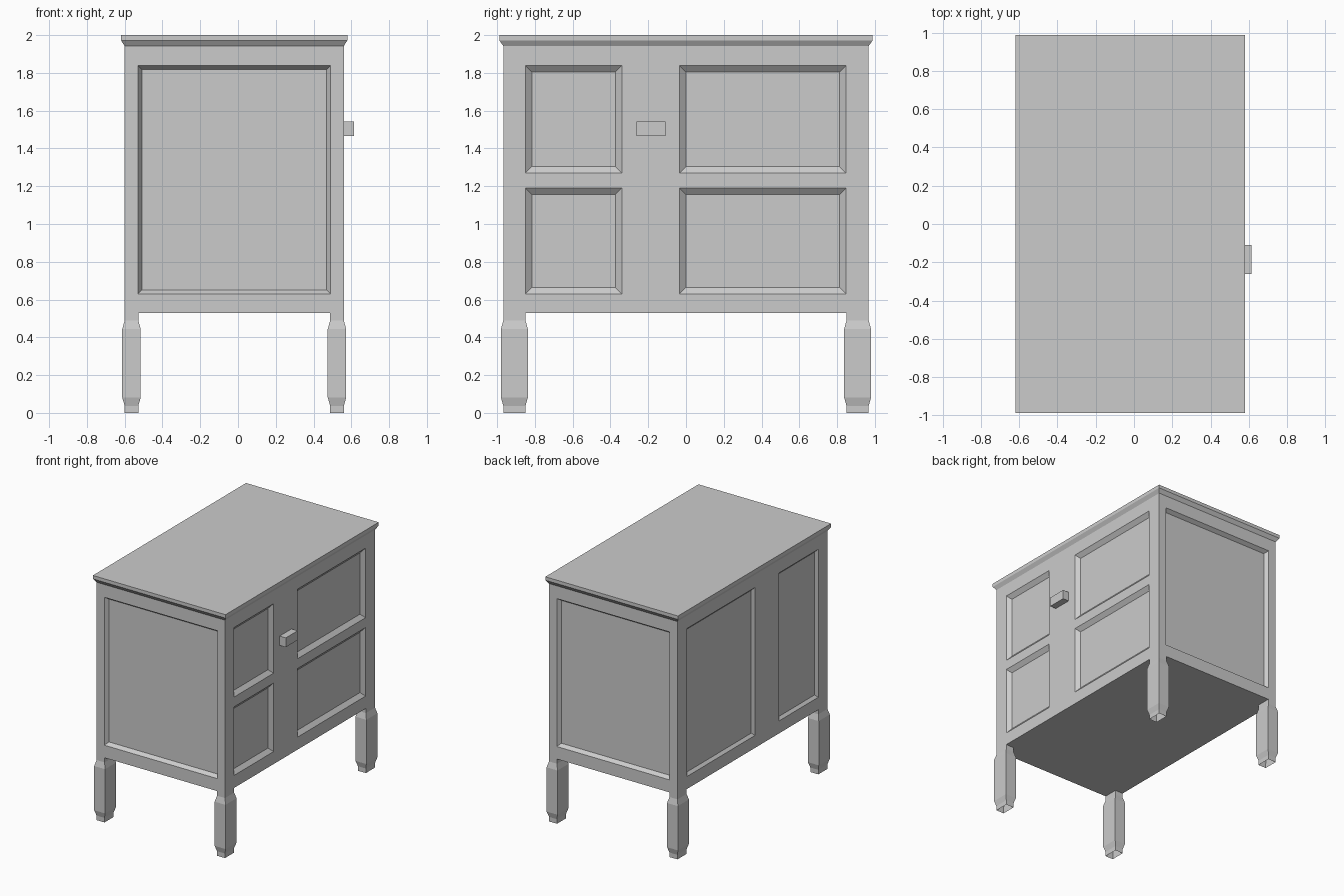
import bpy, bmesh
from mathutils import Vector

if "Cube" in bpy.data.objects:
    bpy.data.objects.remove(bpy.data.objects["Cube"])

X0, X1, Y = -0.60, 0.56, 0.967      # body extents
Z0, Z1 = 0.528, 1.942               # body bottom and top
P0, P1 = 0.63, 1.838                # panel bottom and top


def finish(bm, name):
    me = bpy.data.meshes.new(name)
    bm.to_mesh(me)
    bm.free()
    ob = bpy.data.objects.new(name, me)
    bpy.context.collection.objects.link(ob)
    return ob


def loft(name, rings, cap_start=False, cap_end=False):
    """Stack rectangles (x0, x1, y0, y1, z) from low to high."""
    bm = bmesh.new()
    loops = [[bm.verts.new(p) for p in ((a, c, z), (b, c, z), (b, d, z), (a, d, z))]
             for a, b, c, d, z in rings]
    for lo, hi in zip(loops, loops[1:]):
        for i in range(4):
            j = (i + 1) % 4
            bm.faces.new((lo[i], lo[j], hi[j], hi[i]))
    if cap_start:
        bm.faces.new(loops[0][::-1])
    if cap_end:
        bm.faces.new(loops[-1])
    return finish(bm, name)


def panelled_side(name, origin, u_dir, us, zs, inset, depth):
    """Wall grid; every odd cell becomes a recessed panel with sloped edges."""
    bm = bmesh.new()
    o, d = Vector(origin), Vector(u_dir)
    grid = [[bm.verts.new(o + d * u + Vector((0, 0, z))) for z in zs] for u in us]
    panels = []
    for i in range(len(us) - 1):
        for j in range(len(zs) - 1):
            f = bm.faces.new((grid[i][j], grid[i + 1][j],
                              grid[i + 1][j + 1], grid[i][j + 1]))
            if i % 2 and j % 2:
                panels.append(f)
    bm.normal_update()
    for f in panels:
        bmesh.ops.inset_individual(bm, faces=[f], thickness=inset, depth=-depth,
                                   use_even_offset=True)
    # merge the flat frame around the panels
    bmesh.ops.dissolve_limit(bm, angle_limit=0.01, verts=bm.verts, edges=bm.edges)
    return finish(bm, name)


# Body walls
end_u = [X0, -0.53, 0.49, X1]
side_u = [-Y, -0.85, -0.34, -0.034, 0.847, Y]
tall = [Z0, P0, P1, Z1]
split = [Z0, P0, 1.19, 1.27, P1, Z1]
panelled_side("front_wall", (0, -Y, 0), (1, 0, 0), end_u, tall, 0.021, 0.03)
panelled_side("back_wall", (0, Y, 0), (-1, 0, 0), [-u for u in end_u[::-1]], tall, 0.021, 0.03)
panelled_side("door_wall", (X1, 0, 0), (0, 1, 0), side_u, split, 0.034, 0.028)
panelled_side("left_wall", (X0, 0, 0), (0, -1, 0), [-u for u in side_u[::-1]], tall, 0.021, 0.02)

# Body floor
bm = bmesh.new()
bm.faces.new([bm.verts.new(p) for p in
              ((X0, -Y, Z0), (X0, Y, Z0), (X1, Y, Z0), (X1, -Y, Z0))])
finish(bm, "body_floor")

# Top board with chamfered lower edge
t = 0.019
wide = (X0 - t, X1 + t, -Y - 0.021, Y + 0.021)
loft("top_board", [(X0, X1, -Y, Y, Z1), (*wide, 1.972), (*wide, 2.0)], cap_end=True)

# Legs: hollow, narrow at both ends, open at the foot
for fx, xs in (("left", (X0, -0.528)), ("right", (0.488, X1))):
    for fy, ys in (("front", (-Y, -0.85)), ("back", (0.85, Y))):
        rings = [(xs[0] - g, xs[1] + g, ys[0] - g, ys[1] + g, z)
                 for z, g in ((0, 0), (0.037, 0), (0.082, 0.013),
                              (0.443, 0.013), (0.49, 0), (Z0, 0))]
        loft(f"{fy}_{fx}_leg", rings)

# Door handle
h = (X1, 0.615, -0.262, -0.109)
loft("door_handle", [(*h, 1.467), (*h, 1.543)], cap_start=True, cap_end=True)
